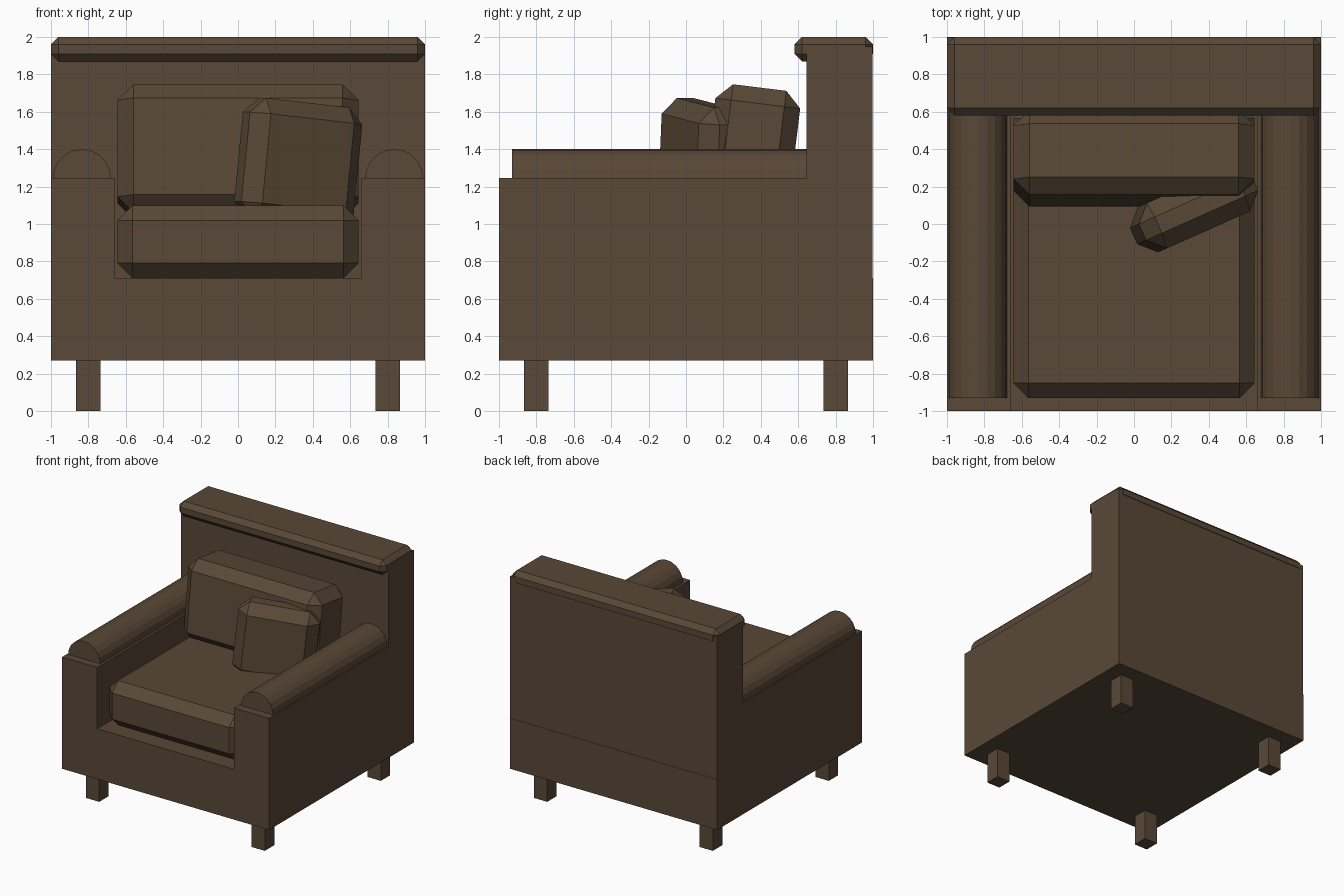
import bpy, bmesh, math
from mathutils import Matrix, Euler

if "Cube" in bpy.data.objects:
    bpy.data.objects.remove(bpy.data.objects["Cube"])

brown = bpy.data.materials.new("brown upholstery")
brown.diffuse_color = (0.100, 0.065, 0.038, 1)
brown.use_nodes = True
brown.node_tree.nodes["Principled BSDF"].inputs["Base Color"].default_value = brown.diffuse_color


def finish(name, bm):
    bmesh.ops.recalc_face_normals(bm, faces=bm.faces)
    me = bpy.data.meshes.new(name)
    bm.to_mesh(me)
    bm.free()
    me.materials.append(brown)
    ob = bpy.data.objects.new(name, me)
    bpy.context.collection.objects.link(ob)
    return ob


def box(name, center, size, bevel=0.0, rot=(0, 0, 0)):
    bm = bmesh.new()
    bmesh.ops.create_cube(bm, size=1)
    bmesh.ops.scale(bm, vec=size, verts=bm.verts)
    if bevel:
        bmesh.ops.bevel(bm, geom=bm.edges[:], offset=bevel, segments=1,
                        profile=0.5, affect='EDGES')
    ob = finish(name, bm)
    ob.location = center
    ob.rotation_euler = rot
    return ob


def span(name, x, y, z, bevel=0.0):
    lo_hi = (x, y, z)
    return box(name, [(a + b) / 2 for a, b in lo_hi], [b - a for a, b in lo_hi], bevel)


def extrude_y(name, profile, y0, y1):
    bm = bmesh.new()
    face = bm.faces.new([bm.verts.new((x, y0, z)) for x, z in profile])
    ext = bmesh.ops.extrude_face_region(bm, geom=[face])
    moved = [v for v in ext["geom"] if isinstance(v, bmesh.types.BMVert)]
    bmesh.ops.translate(bm, vec=(0, y1 - y0, 0), verts=moved)
    return finish(name, bm)


# U-shaped frame: base and both arms in one profile
extrude_y("frame", [(-1, 0.27), (1, 0.27), (1, 1.245), (0.66, 1.245),
                    (0.66, 0.71), (-0.66, 0.71), (-0.66, 1.245), (-1, 1.245)], -1, 0.645)
span("frame_rear", (-1, 1), (0.645, 1), (0.27, 0.71))

# Backrest and its overhanging top roll
span("backrest", (-1, 1), (0.645, 0.997), (0.71, 1.95))
span("backrest_cap", (-1, 1), (0.58, 1), (1.87, 2.0), 0.04)

# Half-round arm rolls
for side, s in (("left", -1), ("right", 1)):
    arc = [(s * 0.835 + 0.155 * math.cos(math.pi * i / 10),
            1.245 + 0.155 * math.sin(math.pi * i / 10)) for i in range(11)]
    extrude_y(side + "_arm_roll", arc, -0.93, 0.645)

# Legs
for end, y in (("front", -0.8), ("back", 0.8)):
    for side, x in (("left", -0.8), ("right", 0.8)):
        box(f"{end}_{side}_leg", (x, y, 0.135), (0.13, 0.13, 0.27))

# Cushions
span("seat_cushion", (-0.645, 0.645), (-0.93, 0.645), (0.712, 1.10), 0.08)
box("back_cushion", (0, 0.352, 1.387), (1.29, 0.457, 0.69), 0.085,
    (math.radians(-7), 0, 0))
box("throw_pillow", (0.322, 0.08, 1.325), (0.66, 0.265, 0.65), 0.085,
    (0, math.radians(6), math.radians(24)))
